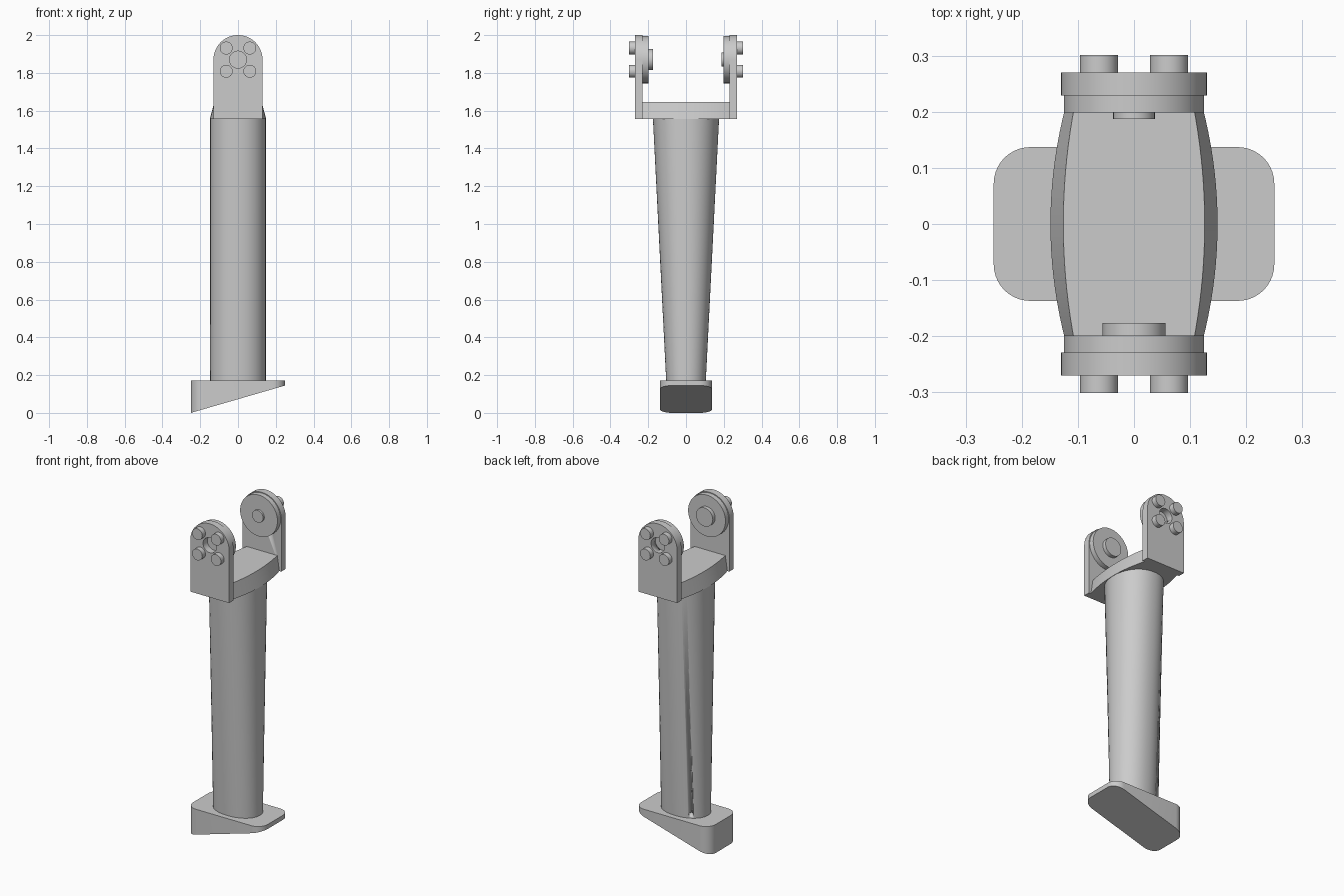
import bpy, bmesh
from math import pi, sin, cos, radians
from mathutils import Vector

if "Cube" in bpy.data.objects:
    bpy.data.objects.remove(bpy.data.objects["Cube"])

# One plain grey for everything
grey = bpy.data.materials.new("plain_grey")
grey.use_nodes = True
colour = (0.6, 0.6, 0.6, 1)
grey.diffuse_color = colour
grey.node_tree.nodes["Principled BSDF"].inputs["Base Color"].default_value = colour


def loft(name, start, end, angle=30):
    """Closed solid between two rings with matching points."""
    bm = bmesh.new()
    a = [bm.verts.new(p) for p in start]
    b = [bm.verts.new(p) for p in end]
    n = len(a)
    bm.faces.new(a)
    bm.faces.new(b)
    for i in range(n):
        j = (i + 1) % n
        bm.faces.new((a[i], a[j], b[j], b[i]))
    bmesh.ops.recalc_face_normals(bm, faces=bm.faces)
    mesh = bpy.data.meshes.new(name)
    bm.to_mesh(mesh)
    bm.free()
    obj = bpy.data.objects.new(name, mesh)
    bpy.context.collection.objects.link(obj)
    mesh.materials.append(grey)
    bpy.ops.object.select_all(action='DESELECT')
    obj.select_set(True)
    bpy.context.view_layer.objects.active = obj
    bpy.ops.object.shade_smooth_by_angle(angle=radians(angle))
    return obj


def arc(cx, cy, r, a0, a1, n):
    return [(cx + r * cos(a0 + (a1 - a0) * i / n), cy + r * sin(a0 + (a1 - a0) * i / n))
            for i in range(n + 1)]


def extrude_y(name, profile, y0, y1):
    return loft(name, [(x, y0, z) for x, z in profile], [(x, y1, z) for x, z in profile])


def disc(name, x, z, r, y0, y1, n=48):
    return extrude_y(name, arc(x, z, r, 0, 2 * pi, n)[:-1], y0, y1)


def cut(obj, cutter):
    cutter.hide_render = True
    mod = obj.modifiers.new("hole", 'BOOLEAN')
    mod.operation = 'DIFFERENCE'
    mod.solver = 'EXACT'
    mod.object = cutter
    bpy.ops.object.select_all(action='DESELECT')
    bpy.context.view_layer.objects.active = obj
    obj.select_set(True)
    bpy.ops.object.modifier_apply(modifier=mod.name)
    bpy.data.objects.remove(cutter)


# Wedge foot: rounded rectangle with a sloping underside
L, W, R = 0.25, 0.137, 0.065
plan = []
for k, (sx, sy) in enumerate([(1, 1), (-1, 1), (-1, -1), (1, -1)]):
    plan += arc(sx * (L - R), sy * (W - R), R, k * pi / 2, (k + 1) * pi / 2, 10)
loft("wedge_foot", [(x, y, 0.145 * (x + L) / (2 * L)) for x, y in plan],
     [(x, y, 0.172) for x, y in plan])


# Column: oval section, widening front to back as it rises
def oval(a, b, z, n=96, power=0.94):
    ring = []
    for i in range(n):
        c, s = cos(2 * pi * i / n), sin(2 * pi * i / n)
        ring.append((a * abs(c) ** power * (1 if c > 0 else -1),
                     b * abs(s) ** power * (1 if s > 0 else -1), z))
    return ring


column = loft("column", oval(0.147, 0.105, 0.172), oval(0.147, 0.175, 1.557))

# Small drilled hole low on the column
cutter = disc("hole_cutter", 0, 0, 0.012, -0.04, 0.04, 20)
cutter.location = (-0.09, 0.08, 0.195)
cutter.rotation_euler.z = pi / 4
cut(column, cutter)


# Yoke plate: bowed sides that lean inward towards the top
def bowed(mid, end, z, n=20):
    side = [(mid - (mid - end) * (t / 10) ** 2, 0.235 * t / 10) for t in range(-10, 11)]
    return [(x, y, z) for x, y in side] + [(-x, y, z) for x, y in reversed(side)]


loft("yoke_plate", bowed(0.149, 0.115, 1.555), bowed(0.126, 0.101, 1.645))

# Yoke arms with discs, hubs and bolts, front and back
Z = 1.87
for side, s, hub_r, hub_y in (("front", -1, 0.056, 0.176), ("back", 1, 0.037, 0.187)):
    profile = [(0.13, 1.555)] + arc(0, Z, 0.13, 0, pi, 32) + [(-0.13, 1.555)]
    arm = extrude_y(side + "_arm", profile, s * 0.229, s * 0.27)
    cut(arm, disc("bore_cutter", 0, Z, 0.045, s * 0.2, s * 0.3))
    disc(side + "_disc", 0, Z, 0.125, s * 0.199, s * 0.229, 64)
    disc(side + "_hub", 0, Z, hub_r, s * hub_y, s * 0.199)
    for bx in (-1, 1):
        for bz in (-1, 1):
            disc(side + "_bolt", bx * 0.0625, Z + bz * 0.0615, 0.034,
                 s * 0.27, s * 0.301, 32)
